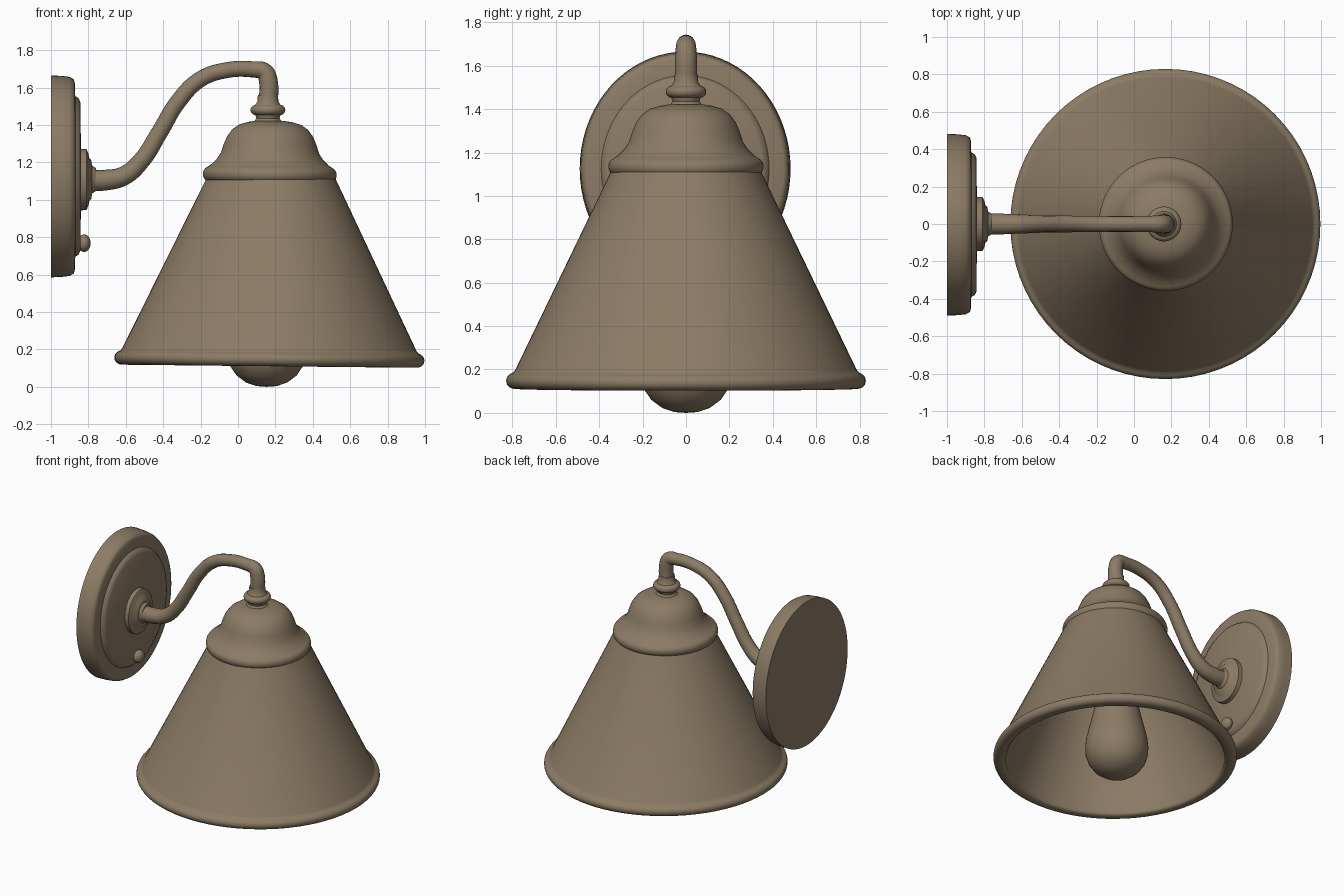
import bpy, bmesh, math
from mathutils import Vector

if "Cube" in bpy.data.objects:
    bpy.data.objects.remove(bpy.data.objects["Cube"])

bronze = bpy.data.materials.new("antique_bronze")
bronze.diffuse_color = (0.26, 0.2, 0.13, 1)
bronze.use_nodes = True
bronze.node_tree.nodes["Principled BSDF"].inputs["Base Color"].default_value = bronze.diffuse_color


def finish(obj, angle=40):
    obj.data.materials.clear()
    obj.data.materials.append(bronze)
    bpy.ops.object.select_all(action='DESELECT')
    obj.select_set(True)
    bpy.context.view_layer.objects.active = obj
    bpy.ops.object.shade_smooth_by_angle(angle=math.radians(angle))


def lathe(name, profile, loc, rot=(0, 0, 0), scale=(1, 1, 1), sides=72, angle=40):
    """Revolve (radius, height) points about the local z axis."""
    bm = bmesh.new()
    rings = []
    for r, h in profile:
        if r < 1e-5:
            rings.append([bm.verts.new((0, 0, h))])
        else:
            rings.append([bm.verts.new((r * math.cos(2 * math.pi * i / sides),
                                        r * math.sin(2 * math.pi * i / sides), h))
                          for i in range(sides)])
    for a, b in zip(rings, rings[1:]):
        for i in range(sides):
            j = (i + 1) % sides
            loop = [a[i % len(a)], a[j % len(a)], b[j % len(b)], b[i % len(b)]]
            loop = list(dict.fromkeys(loop))
            if len(loop) > 2:
                bm.faces.new(loop)
    bmesh.ops.recalc_face_normals(bm, faces=bm.faces)
    mesh = bpy.data.meshes.new(name)
    bm.to_mesh(mesh)
    bm.free()
    obj = bpy.data.objects.new(name, mesh)
    bpy.context.collection.objects.link(obj)
    obj.location, obj.rotation_euler, obj.scale = loc, rot, scale
    finish(obj, angle)
    return obj


def bead(r, z, w, h, a0, a1, n=10):
    """Rounded bulge in a profile, swept between two angles in degrees."""
    return [(r + w * math.cos(math.radians(a0 + (a1 - a0) * i / n)),
             z + h * math.sin(math.radians(a0 + (a1 - a0) * i / n))) for i in range(n + 1)]


AX = 0.165                       # axis of the shade
TILT = (0, math.radians(0.6), 0)  # the shade hangs very slightly askew

# Hollow cone shade with rolled rim
shade = ([(0.0, 1.12), (0.342, 1.12), (0.786, 0.20), (0.797, 0.186)]
         + bead(0.79, 0.148, 0.039, 0.037, 60, -90)
         + [(0.757, 0.110), (0.744, 0.125), (0.752, 0.165), (0.32, 1.07), (0.0, 1.09)])
lathe("shade", shade, (AX + 0.001, 0, 0), TILT, angle=60)

# Bell cap with collar bead
cap = ([(0.0, 1.09), (0.30, 1.09)]
       + bead(0.322, 1.135, 0.036, 0.04, -90, 70)
       + [(0.312, 1.188), (0.285, 1.215), (0.262, 1.25), (0.248, 1.295), (0.23, 1.338),
          (0.203, 1.375), (0.165, 1.402), (0.12, 1.415), (0.075, 1.422), (0.0, 1.424)])
lathe("bell_cap", cap, (AX - 0.007, 0, 0), TILT)

# Neck fitting with ring
neck = ([(0.0, 1.41), (0.08, 1.412), (0.062, 1.435)]
        + bead(0.062, 1.48, 0.031, 0.028, -80, 80)
        + [(0.056, 1.525), (0.054, 1.56), (0.0, 1.56)])
lathe("neck_ring", neck, (AX - 0.005, 0, 0), sides=48)

# Bulb and its socket
bulb = [(0.0, 0.004), (0.055, 0.008), (0.11, 0.027), (0.16, 0.064), (0.195, 0.115), (0.212, 0.17),
        (0.215, 0.225), (0.208, 0.29), (0.19, 0.37), (0.168, 0.46), (0.148, 0.55),
        (0.132, 0.64), (0.125, 0.72), (0.0, 0.72)]
lathe("bulb", bulb, (AX - 0.012, 0, -0.004), sides=48)
lathe("socket", [(0.0, 0.70), (0.135, 0.70), (0.135, 1.09), (0.0, 1.09)], (AX, 0, 0), sides=48)

# Oval wall plate with raised steps, turned to face +x
FACE = (0, math.pi / 2, 0)
plate = [(0.0, 0.0), (0.54, 0.0), (0.537, 0.06), (0.532, 0.1), (0.52, 0.121), (0.505, 0.127),
         (0.43, 0.13), (0.418, 0.148), (0.395, 0.158), (0.0, 0.161)]
lathe("wall_plate", plate, (-1, -0.004, 1.125), FACE, (1, 0.9, 1))

# Stepped boss where the arm leaves the plate
boss = [(0.0, 0.15), (0.165, 0.15), (0.163, 0.19), (0.14, 0.2), (0.115, 0.205), (0.105, 0.215),
        (0.075, 0.22), (0.062, 0.24), (0.0, 0.24)]
lathe("arm_boss", boss, (-1, 0, 1.108), FACE, (1, 0.88, 1), sides=48)

# Small knob screw low on the plate
knob = [(0.0, 0.13), (0.03, 0.13), (0.034, 0.155)] + bead(0.0, 0.177, 0.047, 0.035, -40, 90)
lathe("plate_knob", knob, (-1, 0, 0.768), FACE, sides=24)

# Swan-neck arm
path = [(-0.82, 1.105, 0.058), (-0.70, 1.106, 0.055), (-0.61, 1.128, 0.051), (-0.52, 1.205, 0.047),
        (-0.42, 1.36, 0.045), (-0.32, 1.525, 0.044), (-0.20, 1.645, 0.043), (-0.06, 1.693, 0.042),
        (0.08, 1.697, 0.043), (0.142, 1.684, 0.047), (0.161, 1.64, 0.05), (0.16, 1.50, 0.052)]
curve = bpy.data.curves.new("swan_neck_arm", 'CURVE')
curve.dimensions = '3D'
curve.bevel_depth = 1
curve.bevel_resolution = 6
curve.use_fill_caps = True
curve.resolution_u = 8
spline = curve.splines.new('BEZIER')
spline.bezier_points.add(len(path) - 1)
for p, (x, z, r) in zip(spline.bezier_points, path):
    p.co = Vector((x, 0, z))
    p.radius = r
    p.handle_left_type = p.handle_right_type = 'AUTO'
arm = bpy.data.objects.new("swan_neck_arm", curve)
bpy.context.collection.objects.link(arm)
bpy.ops.object.select_all(action='DESELECT')
arm.select_set(True)
bpy.context.view_layer.objects.active = arm
bpy.ops.object.convert(target='MESH')
finish(bpy.context.view_layer.objects.active, 50)
